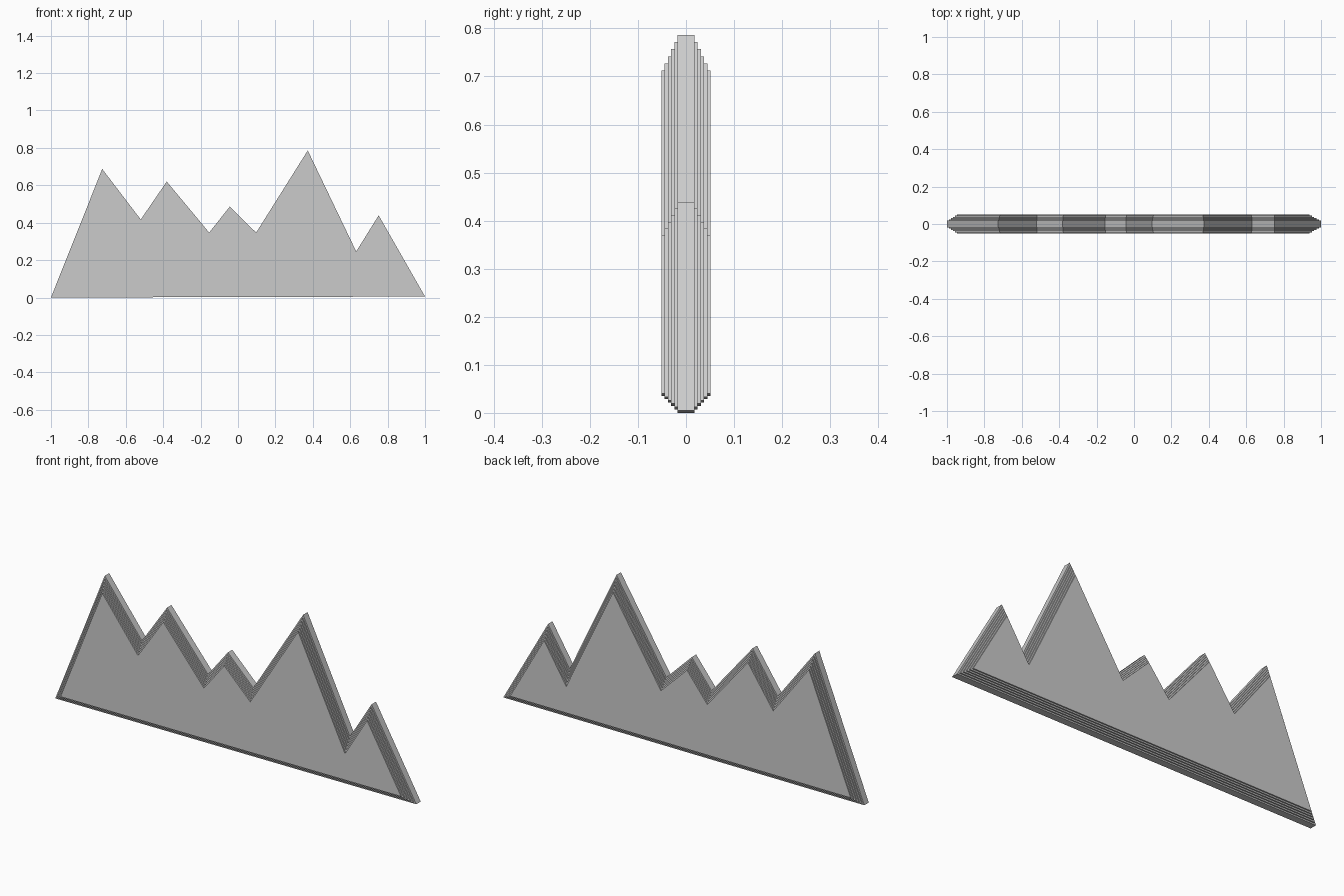
import bpy
import bmesh
from mathutils import Vector

if "Cube" in bpy.data.objects:
    bpy.data.objects.remove(bpy.data.objects["Cube"])

# Ridge outline in the x/z plane, clockwise from the left foot
OUTLINE = [(-1, 0), (-0.726, 0.687), (-0.52, 0.417), (-0.381, 0.62),
           (-0.154, 0.347), (-0.044, 0.486), (0.097, 0.347), (0.373, 0.786),
           (0.632, 0.246), (0.752, 0.439), (1, 0.005)]
STEPS = 5
INSET = 0.0071        # inward offset of each step
CORE = 0.0175         # half depth of the full-size middle layer
DEPTH = 0.0067        # extra half depth of each step


def inset_outline(points, d):
    """Mitred inward offset of a clockwise outline."""
    pts = [Vector(p) for p in points]
    result = []
    for i, p in enumerate(pts):
        a = (p - pts[i - 1]).normalized()
        b = (pts[(i + 1) % len(pts)] - p).normalized()
        na, nb = Vector((a.y, -a.x)), Vector((b.y, -b.x))
        result.append(p + (na + nb) * d / (1 + na.dot(nb)))
    return result


# Stair-shaped cross-section: (y, inset) from front to middle, then mirrored
half = []
for k in range(STEPS, -1, -1):
    y = -(CORE + k * DEPTH)
    if k < STEPS:
        half.append((y - DEPTH + DEPTH, k * INSET))
    else:
        half.append((y, k * INSET))
    if k > 0:
        half.append((y + DEPTH, k * INSET))
section = half + [(-y, d) for y, d in reversed(half)]

# Skin the ridge with one ring of vertices per section point
bm = bmesh.new()
rings = [[bm.verts.new((p.x, y, p.y)) for p in inset_outline(OUTLINE, d)]
         for y, d in section]
n = len(OUTLINE)
for r, s in zip(rings, rings[1:]):
    for i in range(n):
        j = (i + 1) % n
        bm.faces.new((r[i], r[j], s[j], s[i]))
# Flat front and back
bm.faces.new(rings[0])
bm.faces.new(rings[-1])
bmesh.ops.recalc_face_normals(bm, faces=bm.faces)

mesh = bpy.data.meshes.new("mountain_ridge")
bm.to_mesh(mesh)
bm.free()
ridge = bpy.data.objects.new("mountain_ridge", mesh)
bpy.context.collection.objects.link(ridge)
